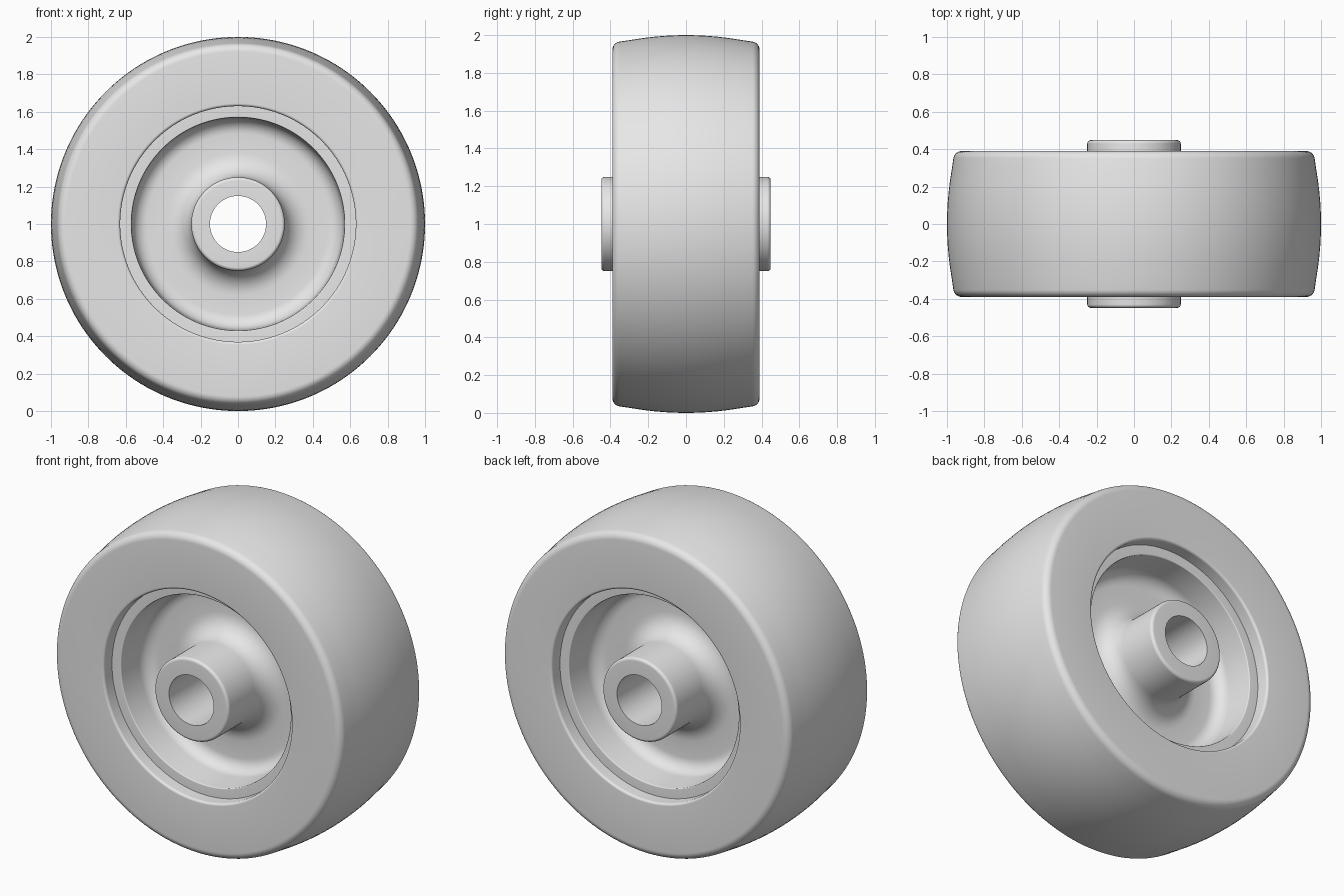
import bpy
import bmesh
import math
from mathutils import Vector, Matrix

SEGMENTS = 160

if "Cube" in bpy.data.objects:
    bpy.data.objects.remove(bpy.data.objects["Cube"], do_unlink=True)

grey = bpy.data.materials.new("light grey")
grey.use_nodes = True
grey.diffuse_color = (0.8, 0.8, 0.8, 1)
grey.node_tree.nodes["Principled BSDF"].inputs["Base Color"].default_value = (0.8, 0.8, 0.8, 1)


def rounded(corners, steps=8):
    """Turn (radius, offset, fillet) corners into a path with filleted corners."""
    pts = [Vector(c[:2]) for c in corners]
    path = []
    for i, p in enumerate(pts):
        fillet = corners[i][2]
        if fillet == 0:
            path.append(p)
            continue
        a = (pts[i - 1] - p).normalized()
        b = (pts[i + 1] - p).normalized()
        half = a.angle(b) / 2
        centre = p + (a + b).normalized() * fillet / math.sin(half)
        start = p + a * fillet / math.tan(half) - centre
        end = p + b * fillet / math.tan(half) - centre
        sweep = start.angle(end)
        for k in range(steps + 1):
            t = k / steps
            path.append(centre + (start * math.sin((1 - t) * sweep)
                                  + end * math.sin(t * sweep)) / math.sin(sweep))
    return path


def lathe(name, half_profile):
    """Mirror the half profile across the middle and spin it around the axle."""
    loop = [Vector((p.x, p.y)) for p in half_profile]
    loop += [Vector((p.x, -p.y)) for p in reversed(half_profile) if p.y > 1e-5]
    bm = bmesh.new()
    rings = []
    for s in range(SEGMENTS):
        turn = Matrix.Rotation(2 * math.pi * s / SEGMENTS, 3, 'Y')
        rings.append([bm.verts.new(turn @ Vector((p.x, p.y, 0))) for p in loop])
    for s, ring in enumerate(rings):
        following = rings[(s + 1) % SEGMENTS]
        for i in range(len(loop)):
            j = (i + 1) % len(loop)
            bm.faces.new((ring[i], ring[j], following[j], following[i]))
    bmesh.ops.recalc_face_normals(bm, faces=bm.faces)
    mesh = bpy.data.meshes.new(name)
    bm.to_mesh(mesh)
    bm.free()
    mesh.materials.append(grey)
    obj = bpy.data.objects.new(name, mesh)
    obj.location.z = 1
    bpy.context.collection.objects.link(obj)
    bpy.ops.object.select_all(action='DESELECT')
    obj.select_set(True)
    bpy.context.view_layer.objects.active = obj
    bpy.ops.object.shade_smooth_by_angle(angle=math.radians(30))
    return obj


# Tyre: crowned tread, rounded shoulders, flat side walls
crown = [(1 - 0.035 * (k / 6) ** 2, 0.34 * k / 6, 0) for k in range(6)]
lathe("tyre", rounded(crown + [
    (0.96, 0.39, 0.045),
    (0.63, 0.39, 0.015),
    (0.63, 0, 0),
]))

# Wheel centre: rim ledge, dished web, hub with through bore
lathe("wheel_centre", rounded([
    (0.64, 0, 0),
    (0.64, 0.31, 0),
    (0.57, 0.31, 0.006),
    (0.56, 0.07, 0.08),
    (0.25, 0.07, 0.13),
    (0.25, 0.448, 0.018),
    (0.15, 0.448, 0),
    (0.15, 0, 0),
]))
